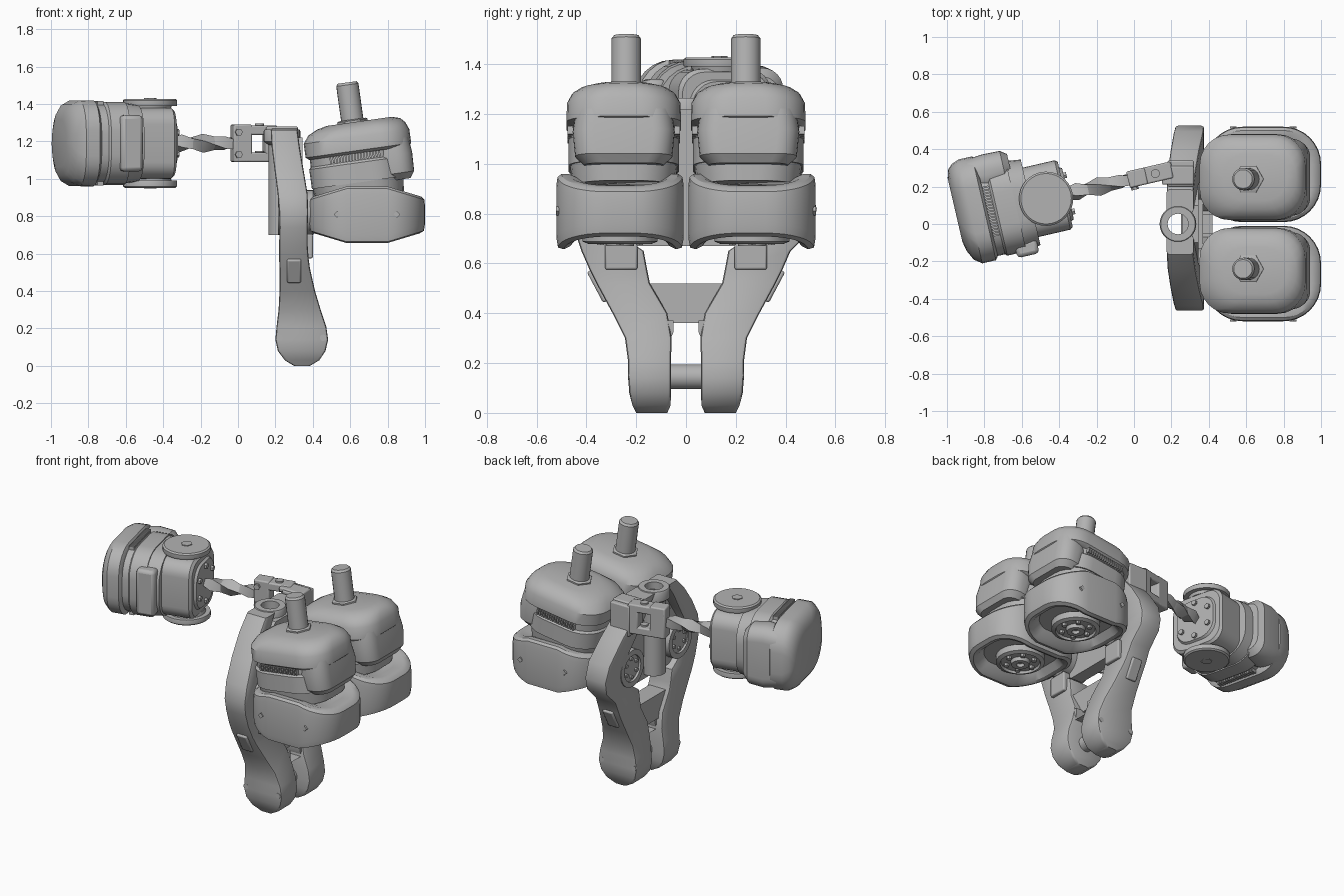
import bpy, bmesh, math
from math import sin, cos, pi, radians
from mathutils import Matrix

if "Cube" in bpy.data.objects:
    bpy.data.objects.remove(bpy.data.objects["Cube"])

grey = bpy.data.materials.new("plain_grey")
grey.use_nodes = True
grey.diffuse_color = (0.45, 0.45, 0.45, 1)
grey.node_tree.nodes["Principled BSDF"].inputs["Base Color"].default_value = (0.45, 0.45, 0.45, 1)
made = []
ID = Matrix.Identity(4)


def finish(name, bm, m=ID, bevel=0.0):
    bmesh.ops.recalc_face_normals(bm, faces=bm.faces)
    me = bpy.data.meshes.new(name)
    bm.to_mesh(me)
    bm.free()
    me.materials.append(grey)
    ob = bpy.data.objects.new(name, me)
    ob.matrix_world = m
    bpy.context.collection.objects.link(ob)
    if bevel:
        mod = ob.modifiers.new("bevel", "BEVEL")
        mod.width, mod.segments = bevel, 2
    made.append(ob)
    return ob


def outline(hx, hy, r, n=6):
    """Rounded rectangle, counter-clockwise."""
    r = min(r, hx, hy)
    pts = []
    for k, (sx, sy) in enumerate([(1, 1), (-1, 1), (-1, -1), (1, -1)]):
        for i in range(n + 1):
            a = (k + i / n) * pi / 2
            pts.append((sx * (hx - r) + r * cos(a), sy * (hy - r) + r * sin(a)))
    return pts


def loft(name, loops, m=ID, closed=False):
    """Skin a stack of equal loops; cap both ends, or join last to first."""
    bm = bmesh.new()
    rows = [[bm.verts.new(p) for p in loop] for loop in loops]
    pairs = list(zip(rows, rows[1:])) + ([(rows[-1], rows[0])] if closed else [])
    n = len(rows[0])
    for a, b in pairs:
        for i in range(n):
            bm.faces.new((a[i], a[(i + 1) % n], b[(i + 1) % n], b[i]))
    if not closed:
        bm.faces.new(rows[0])
        bm.faces.new(rows[-1])
    return finish(name, bm, m)


def stack(name, sections, m=ID, r=0.1):
    """Loft of rounded rectangles given as (z, half x, half y, centre x)."""
    return loft(name, [[(x + cx, y, z) for x, y in outline(hx, hy, r)]
                       for z, hx, hy, cx in sections], m)


def box(name, size, loc, m=ID, bevel=0.008):
    bm = bmesh.new()
    bmesh.ops.create_cube(bm, size=1, matrix=Matrix.Translation(loc) @ Matrix.Diagonal((*size, 1)))
    return finish(name, bm, m, bevel)


def lathe(name, profile, m=ID, n=32, closed=False):
    """Revolve (radius, z) points about local z."""
    return loft(name, [[(r * cos(2 * pi * i / n), r * sin(2 * pi * i / n), z) for i in range(n)]
                       for r, z in profile], m, closed)


def bolts(name, count, ring, r, z, h, m):
    for i in range(count):
        a = 2 * pi * i / count
        lathe(f"{name}_{i}", [(r, z), (r, z + h)],
              m @ Matrix.Translation((ring * cos(a), ring * sin(a), 0)), 6)


def gearbox(name, m):
    """Collar, toothed belt and a domed cap that drops into a side skirt."""
    stack(name + "_collar", [(-0.1, .235, .205, 0), (-0.02, .245, .215, 0), (-0.02, .25, .222, 0),
                             (.085, .25, .222, 0), (.1, .235, .21, 0)], m, .16)
    stack(name + "_belt", [(.09, .24, .212, 0), (.15, .24, .212, 0)], m, .16)
    stack(name + "_cap", [(.135, .265, .21, .025), (.15, .285, .23, .025), (.225, .285, .228, .025),
                          (.265, .262, .207, .032), (.29, .225, .172, .045),
                          (.303, .175, .125, .05)], m, .16)
    stack(name + "_skirt", [(-.035, .07, .16, .21), (0, .095, .195, .21), (.1, .1, .205, .208),
                            (.2, .09, .19, .208)], m, .085)
    # teeth along both flanks
    bm = bmesh.new()
    for side in (-1, 1):
        for i in range(17):
            bmesh.ops.create_cube(bm, size=1, matrix=Matrix.Translation(
                (-.13 + .0165 * i, side * .215, .118)) @ Matrix.Diagonal((.009, .022, .034, 1)))
    finish(name + "_teeth", bm, m)


# --- Twin wheel-like pods with gearboxes above ---
def pod_loop(z, inset, y):
    """Rounded outline whose height tapers toward both x ends."""
    pts = []
    for x, v in outline(.31 - inset, .255 - inset, .2 - inset, 8):
        drop = max(0, abs(x) - .04) * .3
        pts.append((.69 + x, y + v, .808 + z - math.copysign(min(drop, abs(z)), z)))
    return pts


for side, tag in ((-1, "right"), (1, "left")):
    y = side * .265
    shell = [(-.11, .095), (-.16, .055), (-.172, .03), (-.165, .006), (-.13, 0), (.13, 0),
             (.16, .004), (.172, .02), (.172, .05), (.15, .1)]
    loft(tag + "_pod_shell", [pod_loop(z, i, y) for z, i in shell])
    under = Matrix.Translation((.69, y, .70)) @ Matrix.Rotation(pi, 4, "X")
    lathe(tag + "_pod_hub", [(.15, -.03), (.15, .012), (.125, .022), (.12, .006), (.06, .006),
                             (.055, .03), (.025, .03), (.022, .01)], under)
    bolts(tag + "_hub_bolt", 6, .09, .016, 0, .025, under)
    for x in (.53, .85):
        pin = Matrix.Translation((x, y + side * .245, .81)) @ Matrix.Rotation(-side * pi / 2, 4, "X")
        lathe(tag + "_pod_screw", [(.018, 0), (.018, .012)], pin, 4)
    top = Matrix.Translation((.64, side * .25, 1.0)) @ Matrix.Rotation(radians(-8), 4, "Y")
    gearbox(tag + "_gearbox", top)
    post = top @ Matrix.Translation((.015, -side * .01, 0))
    lathe(tag + "_post_nut", [(.082, .29), (.082, .312), (.07, .318)], post, 6)
    lathe(tag + "_post", [(.06, .28), (.06, .505), (.05, .518)], post, 20)
    # mount between the pod and the frame
    hub = Matrix.Translation((.25, side * .25, .82)) @ Matrix.Rotation(pi / 2, 4, "Y")
    lathe(tag + "_mount_disc", [(.12, -.02), (.12, .15), (.1, .17)], hub)
    lathe(tag + "_mount_ring", [(.12, -.035), (.12, 0), (.085, 0), (.085, -.035)], hub, 32, True)
    bolts(tag + "_mount_bolt", 6, .06, .013, -.032, .02, hub)
    box(tag + "_mount_tab", (.05, .13, .13), (.375, side * .26, .64))

# --- Forked frame: two legs with rounded feet, bowed out to an elbow ---
leg = [(0, .30, .385, .075, .2), (.03, .25, .435, .062, .215), (.08, .213, .468, .06, .228),
       (.14, .2, .482, .06, .232), (.21, .206, .472, .06, .233), (.3, .217, .442, .058, .245),
       (.4, .222, .412, .075, .295), (.52, .222, .385, .145, .36), (.57, .22, .378, .155, .385),
       (.65, .22, .372, .17, .42)]
arm = [(.74, .222, .372, .3, 1), (.82, .22, .375, .33, 1.03), (.92, .212, .372, .3, .97),
       (1.05, .195, .35, .21, .78), (1.17, .18, .33, .13, .56), (1.26, .175, .318, .06, .36)]
for side, tag, reach in ((-1, "right", .45), (1, "left", .51)):
    rows = leg + [(z, a, b, c, d * reach) for z, a, b, c, d in arm]
    loft(tag + "_frame_leg", [[((a + b) / 2 + px, side * (c + d) / 2 + py, z)
                               for px, py in outline((b - a) / 2, (d - c) / 2, .014, 2)]
                              for z, a, b, c, d in rows])
    # foot screws, and a plate lying on the sloped flank
    for x in (.22, .455):
        turn = Matrix.Translation((x, side * .218, .15)) @ Matrix.Rotation(-side * pi / 2, 4, "X")
        lathe(tag + "_foot_screw", [(.018, 0), (.018, .015)], turn, 8)
    flank = Matrix.Translation((.3, side * .352, .51)) @ Matrix.Rotation(-side * radians(28), 4, "X")
    box(tag + "_flank_plate", (.075, .03, .14), (0, 0, 0), flank)


# --- Frame web, cross brace and foot pin ---
def plate(name, half, x0, x1):
    """Mirror a (y, z) half profile and extrude it along x."""
    ring = half + [(-y, z) for y, z in reversed(half)]
    return loft(name, [[(x, y, z) for y, z in ring] for x in (x0, x1)])


plate("frame_web", [(.19, .67), (.36, .78), (.3, .98), (.1, 1.22)], .26, .345)
plate("cross_brace", [(.05, .36), (.1, .36), (.17, .52), (.13, .52)], .25, .37)
plate("lower_bridge", [(.065, .29), (.05, .325), (.05, .37), (.09, .37), (.09, .29)], .26, .42)
lathe("foot_pin", [(.05, -.08), (.05, .08)],
      Matrix.Translation((.34, 0, .145)) @ Matrix.Rotation(pi / 2, 4, "X"), 24)
lathe("pivot_tube", [(.072, .7), (.072, 1.18), (.098, 1.2), (.098, 1.255), (.092, 1.265),
                     (.055, 1.265), (.055, .7)], Matrix.Translation((.235, 0, 0)), 32, True)
box("pivot_tube_key", (.06, .12, .5), (.31, 0, .96))

# --- Side motor and its link, built along a turned axis ---
base = Matrix.Translation((-.47, .135, 1.19)) @ Matrix.Rotation(radians(13), 4, "Z")
along = base @ Matrix.Rotation(pi / 2, 4, "Y")
stack("motor_body", [(-.13, .19, .19, 0), (.09, .19, .19, 0), (.105, .178, .178, 0)], along, .09)
stack("motor_end_plate", [(.1, .15, .15, 0), (.12, .14, .14, 0)], along, .1)
bolts("motor_end_bolt", 6, .115, .018, .115, .02, along)
box("motor_side_block", (.12, .08, .3), (-.16, -.235, 0), base, .02)
for flip in (0, pi):
    disc = base @ Matrix.Rotation(flip, 4, "X")
    lathe("motor_disc", [(.11, .18), (.115, .2), (.143, .2), (.145, .207), (.145, .23),
                         (.135, .238), (.04, .238)], disc)
    lathe("motor_disc_nut", [(.034, .23), (.034, .243)], disc, 6)
frame = Matrix(((0, 0, -1, 0), (1, 0, 0, 0), (0, -1, 0, 0), (0, 0, 0, 1)))
gearbox("motor_gearbox", base @ Matrix.Translation((-.185, 0, 0)) @ frame)

# gently twisted faceted rod
rod = []
for i, r in enumerate((.03, .052, .04, .052, .038, .046, .036)):
    rod.append([(r * cos(2 * pi * k / 4 + i * .45), r * sin(2 * pi * k / 4 + i * .45), .11 + .06 * i)
                for k in range(4)])
loft("link_rod", rod, along)

# open clevis joining the rod to the frame
box("clevis_post", (.1, .09, .2), (.5, 0, 0), base)
for z, tag in ((.07, "upper"), (-.075, "lower")):
    box(tag + "_clevis_plate", (.24, .09, .05), (.57, 0, z), base)
    lathe(tag + "_clevis_pin", [(.024, 0), (.024, .015)],
          base @ Matrix.Translation((.6, 0, z + .02)), 12)
box("clevis_inner_post", (.07, .09, .17), (.66, 0, 0), base)
for z in (-.06, .06):
    lathe("clevis_bolt", [(.02, 0), (.02, .06)], base @ Matrix.Translation((.475, -.03, z))
          @ Matrix.Rotation(pi / 2, 4, "X") @ Matrix.Translation((0, 0, -.03)), 6)
box("frame_lug", (.14, .14, .2), (.25, .27, 1.17))
box("frame_lug_cap", (.17, .1, .03), (.235, .26, 1.265))

# --- Smooth shading with sharp edges kept ---
bpy.ops.object.select_all(action="DESELECT")
for ob in made:
    ob.select_set(True)
bpy.context.view_layer.objects.active = made[0]
bpy.ops.object.shade_smooth_by_angle(angle=radians(32))
